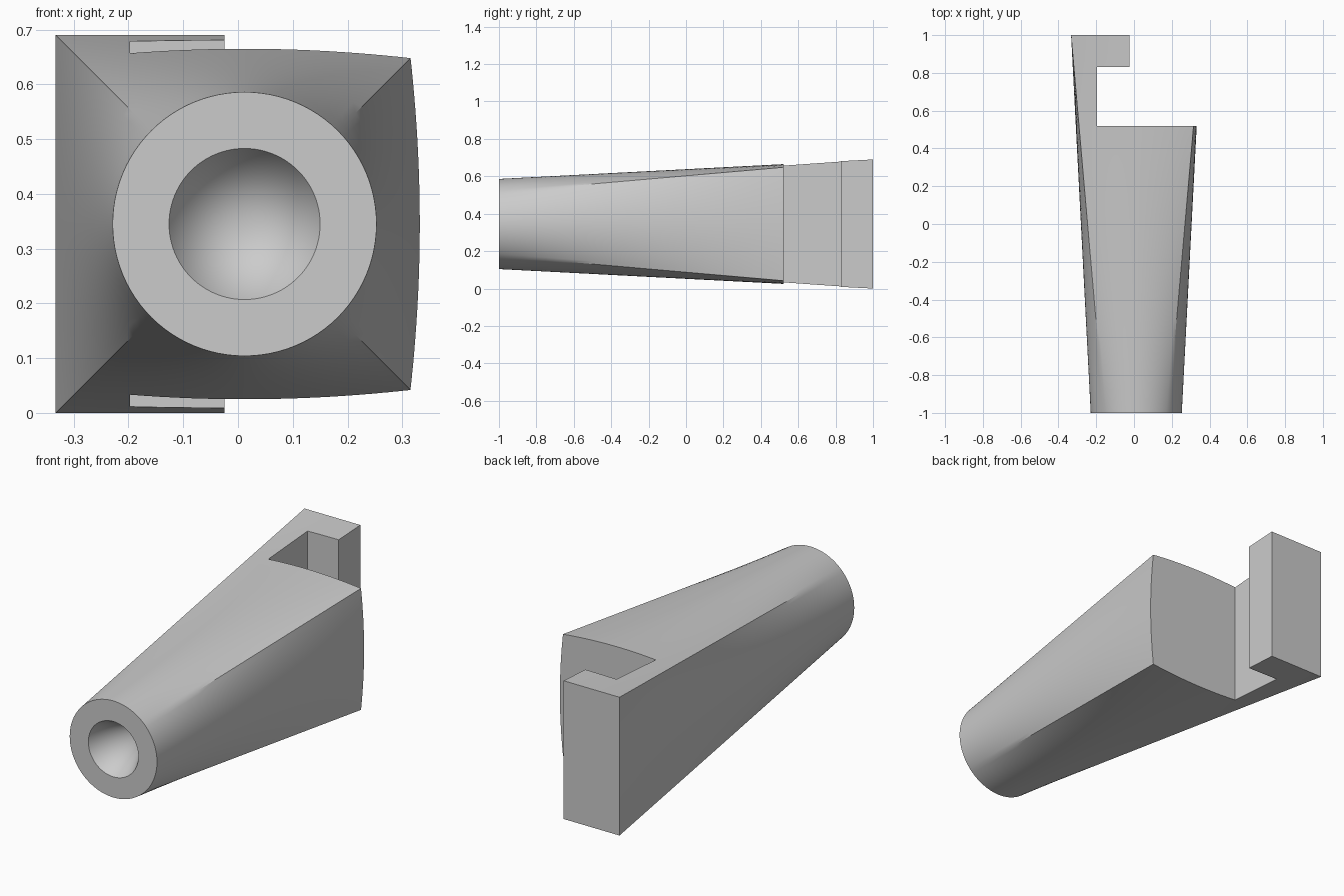
import bpy, bmesh
from math import cos, sin, pi, radians

if "Cube" in bpy.data.objects:
    bpy.data.objects.remove(bpy.data.objects["Cube"], do_unlink=True)

CX, CZ = 0.012, 0.345        # axis of the body
ROUND_R, HALF = 0.241, 0.345  # round front end, square back end
HOLE_R, HOLE_DEPTH = 0.138, 0.24
SEG, STEPS = 96, 16

grey = bpy.data.materials.new("light grey")
grey.use_nodes = True
colour = (0.6, 0.6, 0.6, 1)
grey.diffuse_color = colour
grey.node_tree.nodes["Principled BSDF"].inputs["Base Color"].default_value = colour


def make_object(name, bm):
    bmesh.ops.recalc_face_normals(bm, faces=bm.faces)
    mesh = bpy.data.meshes.new(name)
    bm.to_mesh(mesh)
    bm.free()
    obj = bpy.data.objects.new(name, mesh)
    bpy.context.collection.objects.link(obj)
    mesh.materials.append(grey)
    return obj


def square_point(i):
    """Point on the unit square, spaced evenly along each side."""
    side, step = divmod(i + SEG // 8, SEG // 4)
    s = 2 * step / (SEG // 4) - 1
    return [(1, s), (-s, 1), (-1, -s), (s, -1)][side % 4]


def bridge(bm, a, b):
    for i in range(SEG):
        j = (i + 1) % SEG
        bm.faces.new((a[i], a[j], b[j], b[i]))


# Body: straight loft from a circle to a square
bm = bmesh.new()
angles = [2 * pi * i / SEG for i in range(SEG)]
rings = []
for k in range(STEPS + 1):
    t = k / STEPS
    ring = []
    for i, a in enumerate(angles):
        sx, sz = square_point(i)
        x = (1 - t) * ROUND_R * cos(a) + t * HALF * sx
        z = (1 - t) * ROUND_R * sin(a) + t * HALF * sz
        ring.append(bm.verts.new((CX + x, 2 * t - 1, CZ + z)))
    rings.append(ring)
for a, b in zip(rings, rings[1:]):
    bridge(bm, a, b)
bm.faces.new(rings[-1])

# Front rim and conical socket
rim = [bm.verts.new((CX + HOLE_R * cos(a), -1, CZ + HOLE_R * sin(a))) for a in angles]
bridge(bm, rim, rings[0])
tip = bm.verts.new((CX, HOLE_DEPTH - 1, CZ))
for i in range(SEG):
    bm.faces.new((rim[i], rim[(i + 1) % SEG], tip))
body = make_object("hooked_tapered_body", bm)

# Cutter: leaves a side arm with a hook at the back
bm = bmesh.new()
outline = [(-0.197, 0.52), (0.6, 0.52), (0.6, 1.2), (-0.025, 1.2), (-0.025, 0.83), (-0.197, 0.83)]
base = bm.faces.new([bm.verts.new((x, y, -0.2)) for x, y in outline])
top = bmesh.ops.extrude_face_region(bm, geom=[base])["geom"]
bmesh.ops.translate(bm, vec=(0, 0, 1.2), verts=[v for v in top if isinstance(v, bmesh.types.BMVert)])
cutter = make_object("hook_cutter", bm)
cutter.hide_render = True

cut = body.modifiers.new("hook_notch", "BOOLEAN")
cut.operation = "DIFFERENCE"
cut.solver = "EXACT"
cut.object = cutter

bpy.ops.object.select_all(action="DESELECT")
body.select_set(True)
bpy.context.view_layer.objects.active = body
bpy.ops.object.modifier_apply(modifier=cut.name)
bpy.data.objects.remove(cutter, do_unlink=True)
bpy.ops.object.shade_smooth_by_angle(angle=radians(30))
